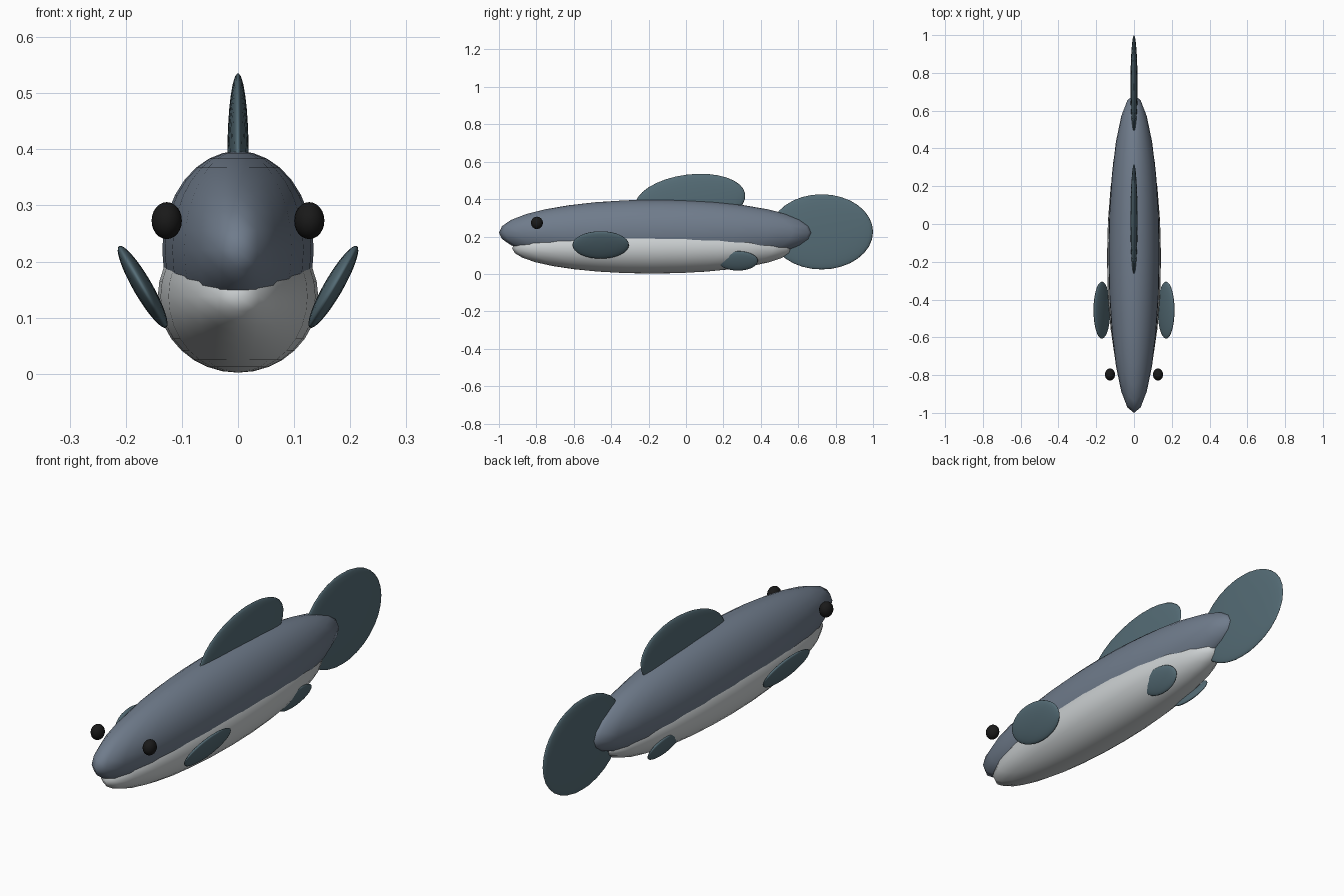
import bpy
import math

if "Cube" in bpy.data.objects:
    bpy.data.objects.remove(bpy.data.objects["Cube"])


def material(name, rgb):
    m = bpy.data.materials.new(name)
    m.diffuse_color = (*rgb, 1)
    m.use_nodes = True
    m.node_tree.nodes["Principled BSDF"].inputs["Base Color"].default_value = m.diffuse_color
    return m


SLATE = material("slate_back", (0.16, 0.20, 0.26))
PALE = material("pale_belly", (0.60, 0.63, 0.64))
FIN = material("fin_teal", (0.09, 0.15, 0.18))
BLACK = material("eye_black", (0.01, 0.01, 0.01))


def ellipsoid(name, loc, radii, mat, rot=(0, 0, 0), segments=32, rings=16):
    bpy.ops.mesh.primitive_uv_sphere_add(segments=segments, ring_count=rings, radius=1,
                                         location=loc, rotation=rot)
    ob = bpy.context.object
    ob.name = name
    ob.scale = radii
    bpy.ops.object.transform_apply(location=False, rotation=False, scale=True)
    bpy.ops.object.shade_smooth()
    ob.data.materials.append(mat)
    return ob


# Body: dark back overlapping a pale belly
ellipsoid("back", (0, -0.158, 0.221), (0.135, 0.842, 0.176), SLATE, segments=24)
ellipsoid("belly", (0, -0.18, 0.138), (0.143, 0.75, 0.136), PALE, segments=24)

# Fins on the centre line
ellipsoid("dorsal_fin", (0, 0.022, 0.39), (0.019, 0.297, 0.142), FIN,
          rot=(math.radians(7), 0, 0))
ellipsoid("tail_fin", (0, 0.725, 0.225), (0.019, 0.275, 0.201), FIN)

# Paired eyes and fins
for side, label in ((1, "right"), (-1, "left")):
    ellipsoid(label + "_eye", (side * 0.127, -0.797, 0.273), (0.027, 0.032, 0.033), BLACK,
              segments=20, rings=12)
    ellipsoid(label + "_pectoral_fin", (side * 0.17, -0.456, 0.155), (0.017, 0.151, 0.084), FIN,
              rot=(0, side * math.radians(30), 0))
    ellipsoid(label + "_pelvic_fin", (side * 0.086, 0.278, 0.07), (0.014, 0.107, 0.057), FIN,
              rot=(0, side * math.radians(25), 0))
